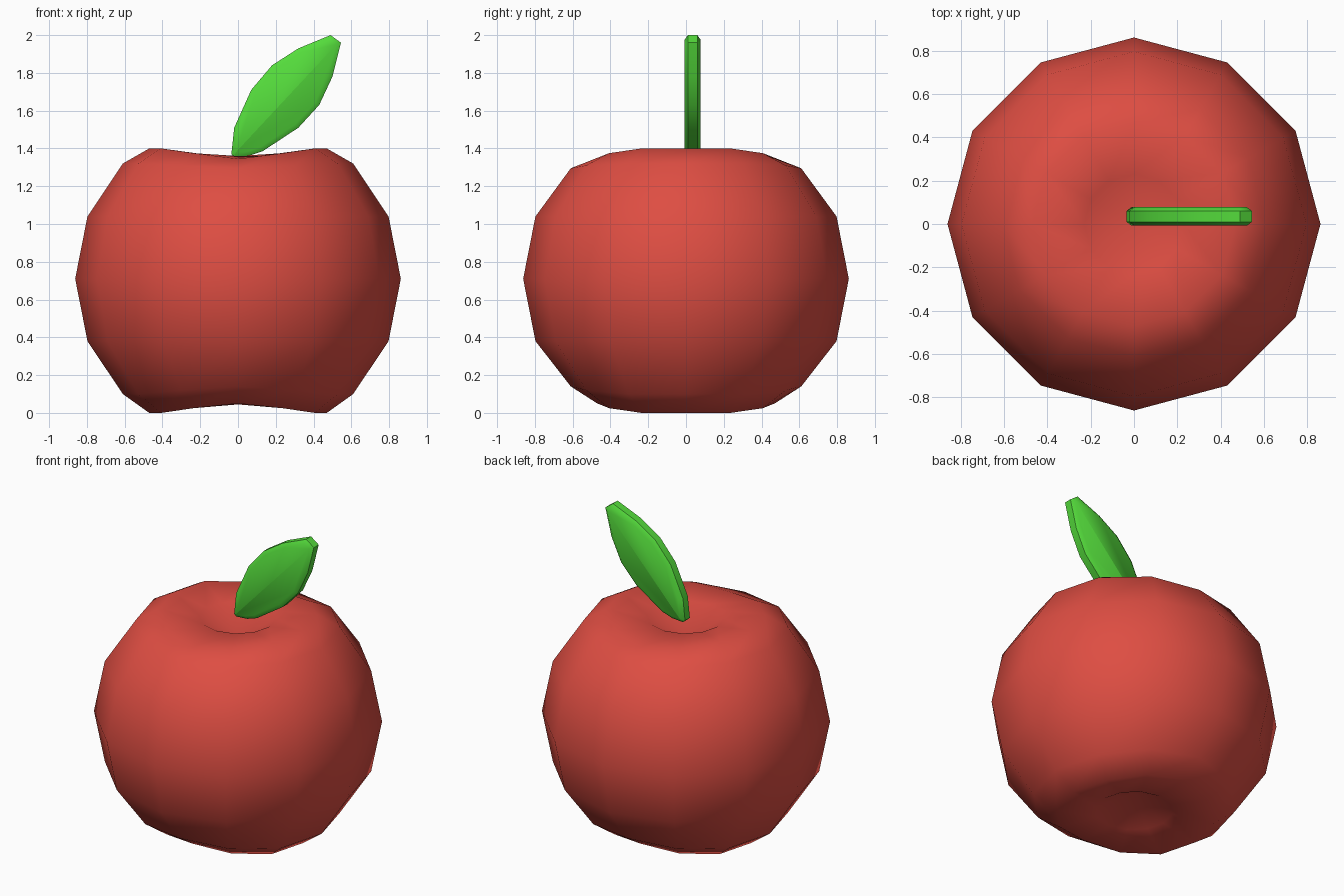
import bpy, bmesh
from math import sin, cos, pi

if "Cube" in bpy.data.objects:
    bpy.data.objects.remove(bpy.data.objects["Cube"])

SIDES = 12


def finish(name, bm, color, angle=None):
    """Turn a bmesh into a coloured, smooth-shaded object."""
    bmesh.ops.recalc_face_normals(bm, faces=bm.faces)
    mesh = bpy.data.meshes.new(name)
    bm.to_mesh(mesh)
    bm.free()
    obj = bpy.data.objects.new(name, mesh)
    bpy.context.collection.objects.link(obj)
    mat = bpy.data.materials.new(name + "_colour")
    mat.diffuse_color = (*color, 1)
    mat.use_nodes = True
    mat.node_tree.nodes["Principled BSDF"].inputs["Base Color"].default_value = mat.diffuse_color
    mesh.materials.append(mat)
    mesh.shade_smooth()
    if angle:
        bpy.ops.object.select_all(action='DESELECT')
        obj.select_set(True)
        bpy.context.view_layer.objects.active = obj
        bpy.ops.object.shade_smooth_by_angle(angle=angle)
    return obj


# Apple: 12-sided rings; each ring has a radius and heights at 0, 30, 60, 90 degrees
rings = [
    (0.23, (0.045, 0.045, 0.045, 0.045)),
    (0.47, (0.0, 0.0, 0.025, 0.05)),
    (0.61, (0.10, 0.10, 0.12, 0.14)),
    (0.797, (0.38,) * 4),
    (0.862, (0.71,) * 4),
    (0.797, (1.04,) * 4),
    (0.61, (1.32, 1.32, 1.31, 1.295)),
    (0.47, (1.40, 1.40, 1.375, 1.345)),
    (0.23, (1.36,) * 4),
]
bm = bmesh.new()
loops = []
for r, heights in rings:
    loop = []
    for i in range(SIDES):
        a = 2 * pi * i / SIDES
        k = min(i % 6, 6 - i % 6)      # mirrored height index
        loop.append(bm.verts.new((r * cos(a), r * sin(a), heights[k])))
    loops.append(loop)
for lower, upper in zip(loops, loops[1:]):
    for i in range(SIDES):
        j = (i + 1) % SIDES
        bm.faces.new((lower[i], lower[j], upper[j], upper[i]))
# Sunken dimples at bottom and top
for loop, z in ((loops[0], 0.17), (loops[-1], 1.23)):
    pole = bm.verts.new((0, 0, z))
    for i in range(SIDES):
        bm.faces.new((loop[i], loop[(i + 1) % SIDES], pole))
finish("apple_body", bm, (0.73, 0.075, 0.055))

# Leaf: flat outline, extruded, with chamfered rims on both faces
outline = [(-0.035, 1.37), (-0.02, 1.51), (0.07, 1.71), (0.18, 1.84),
           (0.32, 1.93), (0.49, 2.0), (0.545, 1.96), (0.50, 1.78),
           (0.43, 1.63), (0.32, 1.51), (0.13, 1.385), (0.06, 1.362),
           (-0.02, 1.356)]
bm = bmesh.new()
front = [bm.verts.new((x, 0.01, z)) for x, z in outline]
back = [bm.verts.new((x, 0.06, z)) for x, z in outline]
caps = [bm.faces.new(front), bm.faces.new(back[::-1])]
for i in range(len(outline)):
    j = (i + 1) % len(outline)
    bm.faces.new((front[j], front[i], back[i], back[j]))
bmesh.ops.recalc_face_normals(bm, faces=bm.faces)
bmesh.ops.inset_individual(bm, faces=caps, thickness=0.025, depth=0.018)
finish("leaf", bm, (0.09, 0.72, 0.045), angle=0.8)
